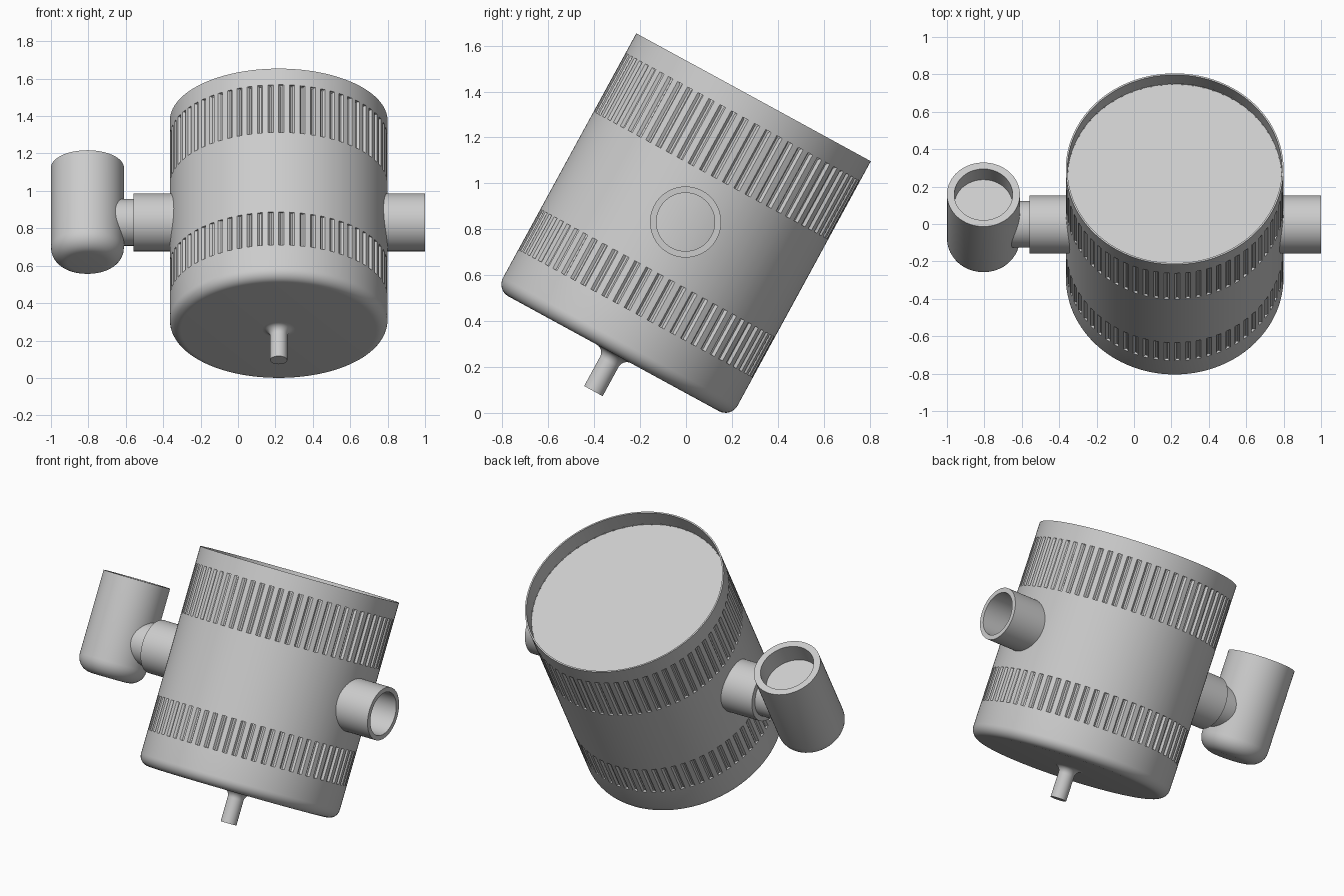
import bpy, bmesh, math
from mathutils import Matrix

cube = bpy.data.objects.get("Cube")
if cube:
    bpy.data.objects.remove(cube, do_unlink=True)

# One plain grey finish
grey = bpy.data.materials.new("plain_grey")
grey.use_nodes = True
COLOUR = (0.6, 0.6, 0.6, 1)
grey.diffuse_color = COLOUR
grey.node_tree.nodes["Principled BSDF"].inputs["Base Color"].default_value = COLOUR

# The whole assembly leans back around x
FRAME = Matrix.Translation((0.2175, -0.315, 0.2575)) @ Matrix.Rotation(math.radians(-28.6), 4, 'X')
RADIUS = 0.582
PORT_HEIGHT = 0.654
GROOVES, STEPS = 64, 6
GROOVE_DEPTH = 0.013


def arc(cr, cz, radius, start, end, count=8):
    """Points of a rounded profile corner, as (r, z)."""
    angles = [math.radians(start + (end - start) * i / count) for i in range(count + 1)]
    return [(cr + radius * math.cos(a), cz + radius * math.sin(a)) for a in angles]


def lathe(name, profile, matrix, sides=64, cut=None):
    """Spin (r, z) points round z; cut(i) lowers points flagged with a third value."""
    bm = bmesh.new()
    rings = []
    for point in profile:
        r, z = point[:2]
        if r == 0:
            rings.append([bm.verts.new((0, 0, z))] * sides)
            continue
        ring = []
        for i in range(sides):
            a = 2 * math.pi * i / sides
            rr = r - (cut(i) if len(point) > 2 else 0)
            ring.append(bm.verts.new((rr * math.cos(a), rr * math.sin(a), z)))
        rings.append(ring)
    for low, high in zip(rings, rings[1:]):
        for i in range(sides):
            j = (i + 1) % sides
            corners = list(dict.fromkeys((low[i], low[j], high[j], high[i])))
            bm.faces.new(corners)
    # Merge the zero-area parts of the groove ends
    bmesh.ops.remove_doubles(bm, verts=bm.verts, dist=1e-5)
    bmesh.ops.recalc_face_normals(bm, faces=bm.faces)
    mesh = bpy.data.meshes.new(name)
    bm.to_mesh(mesh)
    bm.free()
    mesh.materials.append(grey)
    obj = bpy.data.objects.new(name, mesh)
    bpy.context.collection.objects.link(obj)
    obj.matrix_world = matrix
    bpy.ops.object.select_all(action='DESELECT')
    obj.select_set(True)
    bpy.context.view_layer.objects.active = obj
    bpy.ops.object.shade_smooth_by_angle(angle=math.radians(30))
    return obj


def groove_cut(i):
    return GROOVE_DEPTH * max(0, math.sin(2 * math.pi * (i % STEPS) / STEPS)) ** 0.5


def band(low, high):
    """A ring of straight flutes with square ends."""
    return [(RADIUS, low), (RADIUS, low, True), (RADIUS, high, True), (RADIUS, high)]


# Main drum: rounded base, two fluted bands, thin rim around a sunken lid
drum = [(0, 0)] + arc(RADIUS - 0.06, 0.06, 0.06, -90, 0)
drum += band(0.2, 0.4) + band(0.885, 1.175)
drum += [(RADIUS, 1.273), (0.573, 1.273), (0.573, 1.17), (0, 1.17)]
lathe("drum", drum, FRAME, GROOVES * STEPS, groove_cut)

# Stem under the base with a flared root
stem = [(0, -0.185), (0.046, -0.185)] + arc(0.086, -0.04, 0.04, 180, 90) + [(0.086, 0.01)]
lathe("bottom_stem", stem, FRAME, 32)

# Side ports: open pipe on the left, stepped joint on the right
PORT = FRAME @ Matrix.Translation((0, 0, PORT_HEIGHT))
left_axis = PORT @ Matrix.Rotation(math.pi / 2, 4, 'Y')
right_axis = PORT @ Matrix.Rotation(-math.pi / 2, 4, 'Y')
lathe("open_pipe", [(0.127, 0.5), (0.127, 0.7825), (0.155, 0.7825), (0.155, 0.5)], left_axis)
lathe("socket_pipe", [(0.155, 0.5), (0.155, 0.7775), (0, 0.7775)], right_axis)
lathe("joint_pipe", [(0.125, 0.7), (0.125, 0.9)], right_axis)

# Side cup with rounded base and sunken floor
cup = [(0, 0.41)] + arc(0.105, 0.5, 0.09, -90, 0)
cup += [(0.195, 0.987), (0.156, 0.987), (0.156, 0.867), (0, 0.867)]
lathe("side_cup", cup, FRAME @ Matrix.Translation((-1.0225, 0, 0)))
